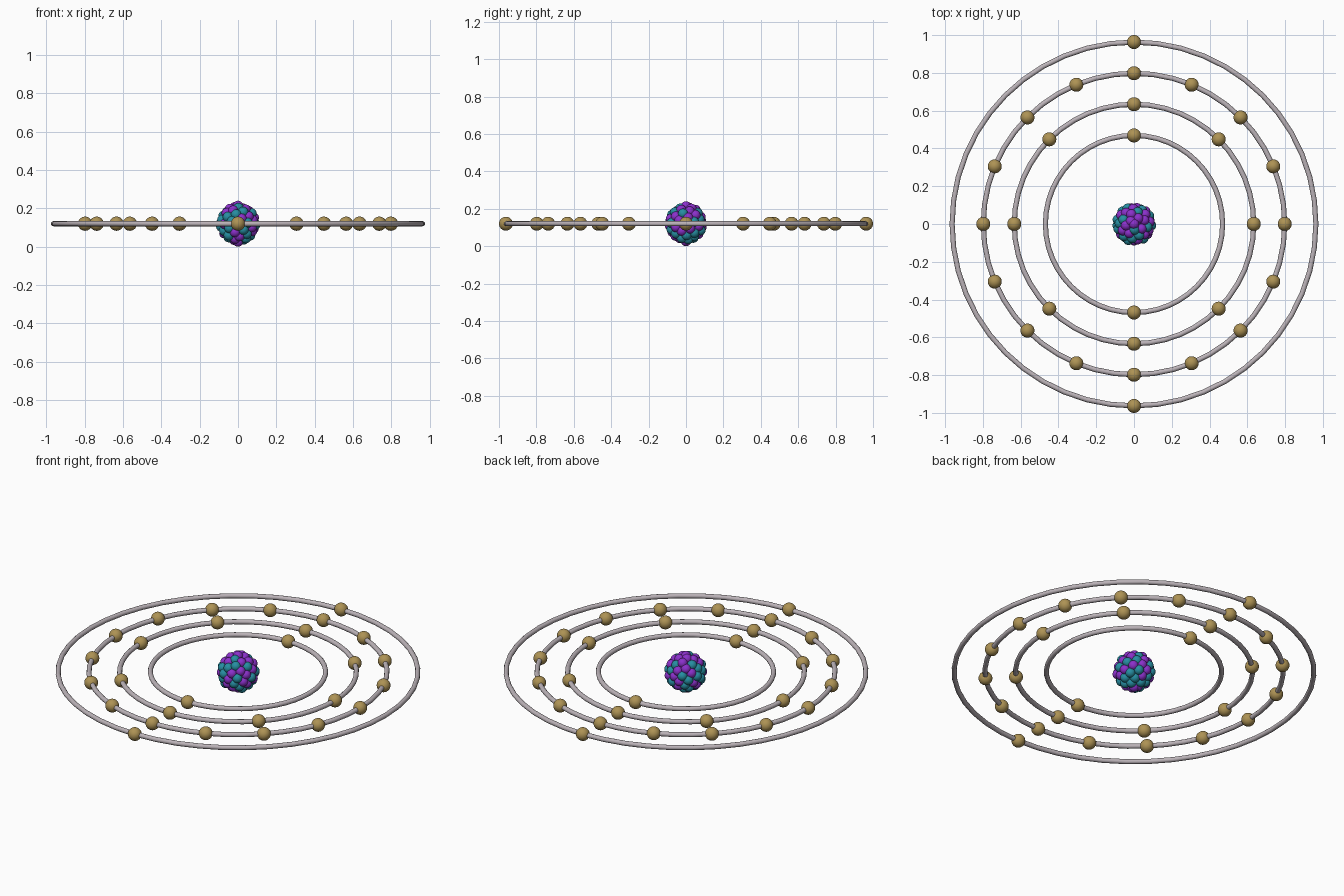
import bpy, math, random
from mathutils import Vector

if "Cube" in bpy.data.objects:
    bpy.data.objects.remove(bpy.data.objects["Cube"])

random.seed(4)
CENTRE = Vector((0, 0, 0.12))


def material(name, rgb):
    m = bpy.data.materials.new(name)
    m.diffuse_color = (*rgb, 1)
    m.use_nodes = True
    m.node_tree.nodes["Principled BSDF"].inputs["Base Color"].default_value = m.diffuse_color
    return m


ring_mat = material("pale_metal", (0.50, 0.45, 0.48))
electron_mat = material("gold", (0.42, 0.29, 0.09))
proton_mat = material("purple", (0.26, 0.03, 0.60))
neutron_mat = material("teal", (0.02, 0.27, 0.36))


def ball_mesh(name, radius, mat, segs, rings):
    """One smooth sphere mesh, shared by every copy of the part."""
    bpy.ops.mesh.primitive_uv_sphere_add(radius=radius, segments=segs, ring_count=rings)
    ob = bpy.context.object
    bpy.ops.object.shade_smooth()
    mesh = ob.data
    mesh.name = name
    mesh.materials.append(mat)
    bpy.data.objects.remove(ob)
    return mesh


def place(name, mesh, offset):
    ob = bpy.data.objects.new(name, mesh)
    ob.location = CENTRE + offset
    bpy.context.collection.objects.link(ob)


# Orbit rings, each with evenly spaced electrons
electron = ball_mesh("electron", 0.037, electron_mat, 32, 16)
for radius, count in ((0.469, 2), (0.634, 8), (0.798, 16), (0.963, 2)):
    bpy.ops.mesh.primitive_torus_add(major_radius=radius, minor_radius=0.0135,
                                     major_segments=48, minor_segments=12,
                                     location=CENTRE)
    ring = bpy.context.object
    ring.name = "orbit_ring"
    ring.data.materials.append(ring_mat)
    bpy.ops.object.shade_smooth_by_angle(angle=math.radians(35))
    for k in range(count):
        a = math.pi / 2 + math.tau * k / count
        place("electron", electron, Vector((math.cos(a), math.sin(a), 0)) * radius)

# Nucleus: protons and neutrons packed over a ball by a golden-angle spiral
proton = ball_mesh("proton", 0.027, proton_mat, 24, 12)
neutron = ball_mesh("neutron", 0.027, neutron_mat, 24, 12)
N = 66
kinds = [("proton", proton), ("neutron", neutron)] * (N // 2)
random.shuffle(kinds)
for i, (name, mesh) in enumerate(kinds):
    z = 1 - 2 * i / (N - 1)
    r = math.sqrt(max(0, 1 - z * z))
    a = i * math.pi * (3 - math.sqrt(5))
    reach = 0.093 if i in (0, N - 1) else random.uniform(0.085, 0.091)
    place(name, mesh, Vector((r * math.cos(a), r * math.sin(a), z)) * reach)
